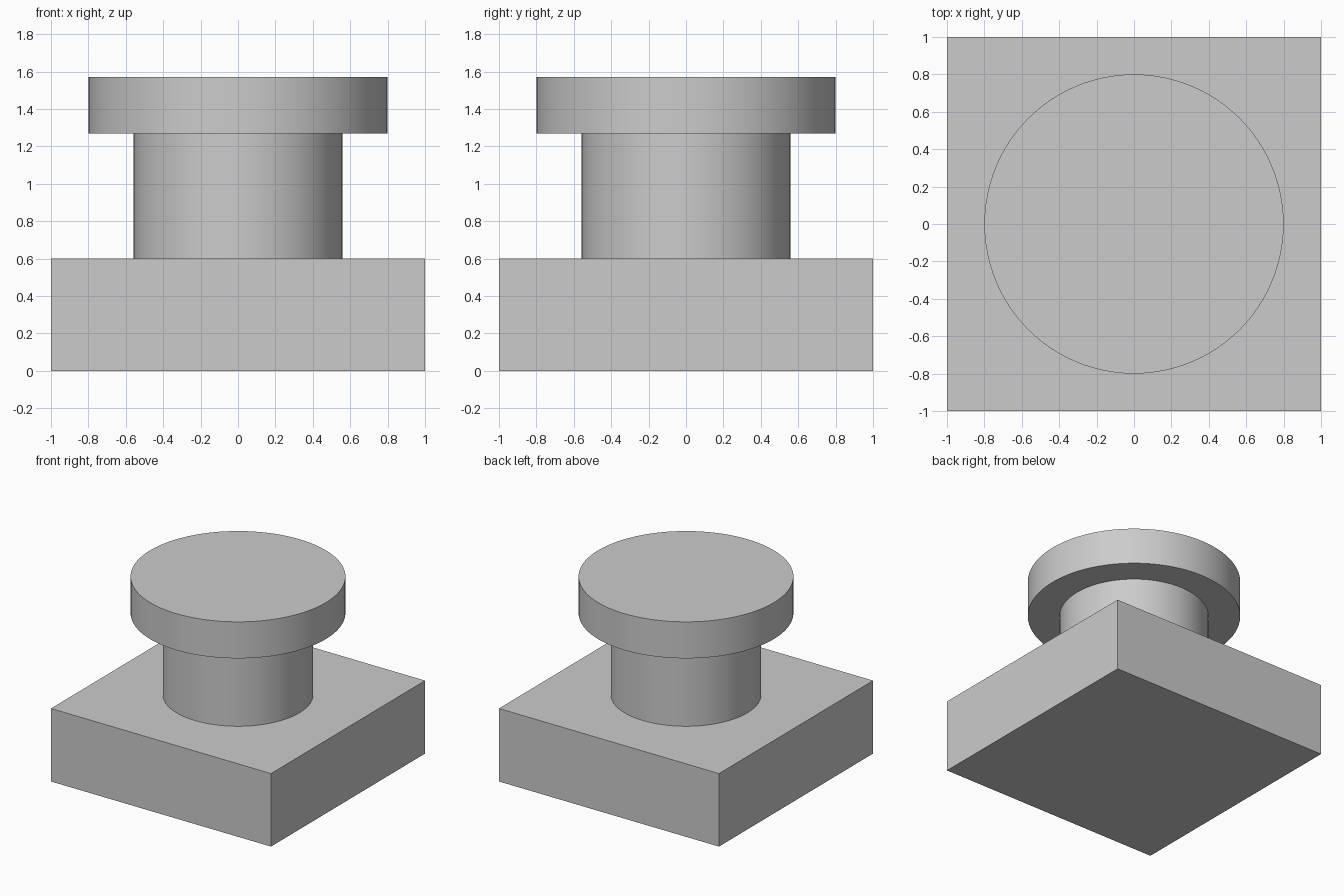
import bpy
import math

cube = bpy.data.objects.get("Cube")
if cube:
    bpy.data.objects.remove(cube, do_unlink=True)

# Single plain grey
GREY = (0.6, 0.6, 0.6, 1.0)
grey = bpy.data.materials.new("plain_grey")
grey.use_nodes = True
grey.diffuse_color = GREY
grey.node_tree.nodes["Principled BSDF"].inputs["Base Color"].default_value = GREY


def finish(name):
    obj = bpy.context.object
    obj.name = name
    obj.data.materials.append(grey)
    return obj


def disc(name, radius, bottom, top):
    bpy.ops.mesh.primitive_cylinder_add(
        vertices=96, radius=radius, depth=top - bottom,
        location=(0, 0, (bottom + top) / 2))
    bpy.ops.object.shade_smooth_by_angle(angle=math.radians(30))
    return finish(name)


BASE_TOP, CAP_BOTTOM, CAP_TOP = 0.6, 1.27, 1.57

# Square base block
bpy.ops.mesh.primitive_cube_add(size=2, location=(0, 0, BASE_TOP / 2))
base = finish("base_block")
base.scale.z = BASE_TOP / 2
bpy.ops.object.transform_apply(location=False, rotation=False, scale=True)

# Round stem and wider cap
disc("stem", 0.56, BASE_TOP, CAP_BOTTOM)
disc("cap", 0.8, CAP_BOTTOM, CAP_TOP)
